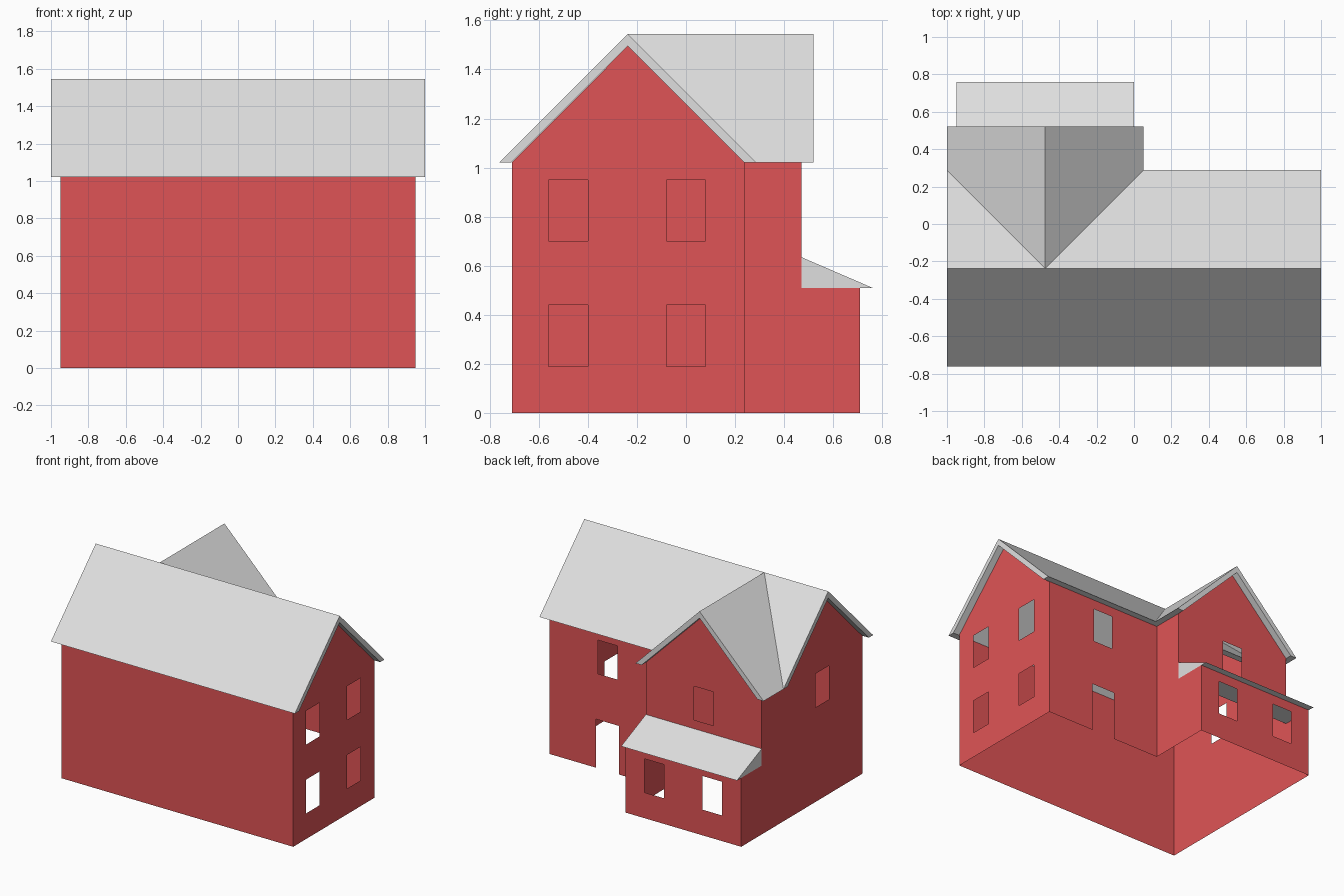
import bpy, bmesh
from mathutils import Vector

old = bpy.data.objects.get("Cube")
if old:
    bpy.data.objects.remove(old, do_unlink=True)


def material(name, rgb):
    m = bpy.data.materials.new(name)
    m.use_nodes = True
    m.diffuse_color = (*rgb, 1)
    m.node_tree.nodes["Principled BSDF"].inputs["Base Color"].default_value = (*rgb, 1)
    return m


RED = material("red wall", (0.74, 0.088, 0.092))
GREY = material("light grey roof", (0.74, 0.74, 0.74))

# Shared dimensions
X, Y = 0.95, 0.71             # half width and half depth of the footprint
HALF = X / 2                  # half span of each gable
MAIN_BACK, WING_BACK = 0.24, 0.47
RIDGE_Y, RIDGE_X = -0.2375, -HALF
EAVE, LOW_EAVE = 1.02, 0.51
OVER = 0.05                   # roof overhang and thickness
PEAK = EAVE + HALF
LOW, HIGH = 0.315, 0.825      # window centre heights


def finish(bm, name, mat):
    me = bpy.data.meshes.new(name)
    bm.to_mesh(me)
    bm.free()
    me.materials.append(mat)
    ob = bpy.data.objects.new(name, me)
    bpy.context.collection.objects.link(ob)
    return ob


def wall(name, outline, windows, place, normal):
    """Thin wall from a 2D outline, with rectangular window openings."""
    bm = bmesh.new()
    w, h = 0.08, 0.125
    loops = [outline] + [[(u - w, v - h), (u + w, v - h), (u + w, v + h), (u - w, v + h)]
                         for u, v in windows]
    for loop in loops:
        vs = [bm.verts.new(place(u, v)) for u, v in loop]
        for a, b in zip(vs, vs[1:] + vs[:1]):
            bm.edges.new((a, b))
    n = Vector(normal)
    bmesh.ops.triangle_fill(bm, edges=bm.edges[:], use_beauty=True, normal=n)
    bm.normal_update()
    bmesh.ops.reverse_faces(bm, faces=[f for f in bm.faces if f.normal.dot(n) < 0])
    return finish(bm, name, RED)


def prism(name, profile, start, end):
    """Solid between two placements of the same profile."""
    bm = bmesh.new()
    a = [bm.verts.new(start(u, v)) for u, v in profile]
    b = [bm.verts.new(end(u, v)) for u, v in profile]
    bm.faces.new(a)
    bm.faces.new(b[::-1])
    for i in range(len(a)):
        j = (i + 1) % len(a)
        bm.faces.new((a[i], b[i], b[j], a[j]))
    bmesh.ops.recalc_face_normals(bm, faces=bm.faces[:])
    return finish(bm, name, GREY)


def at_x(x):
    return lambda u, v: (x, u, v)


def at_y(y):
    return lambda u, v: (u, y, v)


def rect(u0, u1, v0, v1):
    return [(u0, v0), (u1, v0), (u1, v1), (u0, v1)]


def chevron(c):
    """Gable roof section around centre c, cut level at the eaves."""
    o = HALF + OVER
    return [(c - o, EAVE), (c, EAVE + o), (c + o, EAVE),
            (c + HALF, EAVE), (c, PEAK), (c - HALF, EAVE)]


# Main block walls
wall("front_wall", rect(-X, X, 0, EAVE), [], at_y(-Y), (0, -1, 0))
wall("left_gable_wall",
     [(-Y, 0), (MAIN_BACK, 0), (MAIN_BACK, EAVE), (RIDGE_Y, PEAK), (-Y, EAVE)],
     [(y, z) for y in (-0.48, 0) for z in (LOW, HIGH)], at_x(X), (1, 0, 0))
d0, d1, dtop = HALF - 0.095, HALF + 0.095, 0.36
wall("main_back_wall",
     [(0, 0), (d0, 0), (d0, dtop), (d1, dtop), (d1, 0), (X, 0), (X, EAVE), (0, EAVE)],
     [(HALF, HIGH)], at_y(MAIN_BACK), (0, 1, 0))

# Right wall runs past the main block, rear wing and lean-to
wall("right_wall",
     [(-Y, 0), (Y, 0), (Y, LOW_EAVE), (WING_BACK, LOW_EAVE), (WING_BACK, EAVE),
      (MAIN_BACK, EAVE), (RIDGE_Y, PEAK), (-Y, EAVE)],
     [(RIDGE_Y, HIGH)], at_x(-X), (-1, 0, 0))

# Rear wing and lean-to walls
wall("wing_side_wall",
     [(MAIN_BACK, 0), (Y, 0), (Y, LOW_EAVE), (WING_BACK, LOW_EAVE),
      (WING_BACK, EAVE), (MAIN_BACK, EAVE)], [], at_x(0), (1, 0, 0))
wall("wing_gable_wall",
     [(-X, LOW_EAVE), (0, LOW_EAVE), (0, EAVE), (RIDGE_X, PEAK), (-X, EAVE)],
     [(RIDGE_X, HIGH)], at_y(WING_BACK), (0, 1, 0))
wall("lean_to_back_wall", rect(-X, 0, 0, LOW_EAVE),
     [(-X / 4, LOW), (-X * 3 / 4, LOW)], at_y(Y), (0, 1, 0))

# Roofs; the wing roof ends in valleys on the main back slope
prism("main_roof", chevron(RIDGE_Y), at_x(-X - OVER), at_x(X + OVER))
valley = RIDGE_Y + EAVE + HALF + OVER
prism("wing_roof", chevron(RIDGE_X), at_y(WING_BACK + OVER),
      lambda u, v: (u, valley - v, v))
prism("lean_to_roof",
      [(WING_BACK, LOW_EAVE), (Y + OVER, LOW_EAVE), (WING_BACK, 0.635)],
      at_x(-X), at_x(0))
